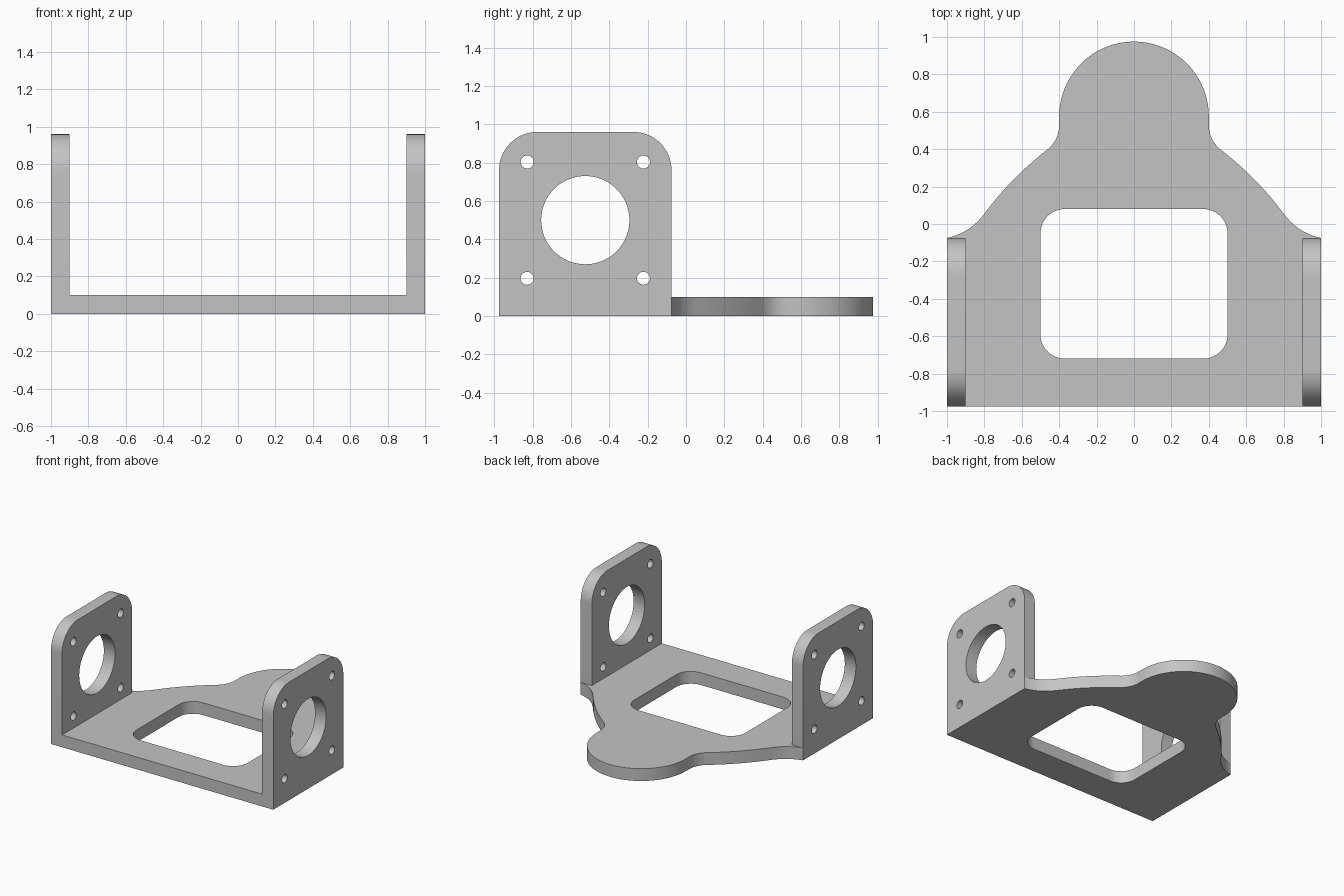
import bpy, bmesh, math
from mathutils import Vector, Matrix
from mathutils.geometry import interpolate_bezier

cube = bpy.data.objects.get("Cube")
if cube:
    bpy.data.objects.remove(cube, do_unlink=True)

THICK = 0.1
HEIGHT = 0.96
FRONT, WALL_BACK = -0.975, -0.075
WALL_MID = (FRONT + WALL_BACK) / 2

grey = bpy.data.materials.new("plain grey")
grey.use_nodes = True
colour = (0.55, 0.55, 0.55, 1)
grey.diffuse_color = colour
grey.node_tree.nodes["Principled BSDF"].inputs["Base Color"].default_value = colour


def arc(cx, cy, r, start, end, steps):
    angles = [math.radians(start + (end - start) * i / steps) for i in range(steps + 1)]
    return [(cx + r * math.cos(a), cy + r * math.sin(a)) for a in angles]


def circle(cx, cy, r, steps):
    return arc(cx, cy, r, 0, 360, steps)[:-1]


def bezier(a, b, c, d, steps=14):
    points = [Vector((*p, 0)) for p in (a, b, c, d)]
    return [(p.x, p.y) for p in interpolate_bezier(*points, steps)]


def extruded_sheet(name, loops, matrix):
    """Fill an outline with holes, thicken it, and place it."""
    bm = bmesh.new()
    for loop in loops:
        verts = [bm.verts.new((x, y, 0)) for x, y in loop]
        for i, v in enumerate(verts):
            bm.edges.new((v, verts[(i + 1) % len(verts)]))
    bmesh.ops.remove_doubles(bm, verts=bm.verts[:], dist=0.0005)
    bmesh.ops.triangle_fill(bm, use_beauty=True, edges=bm.edges[:], normal=(0, 0, 1))
    result = bmesh.ops.extrude_face_region(bm, geom=bm.faces[:], use_keep_orig=True)
    top = [g for g in result["geom"] if isinstance(g, bmesh.types.BMVert)]
    bmesh.ops.translate(bm, verts=top, vec=(0, 0, THICK))
    bm.transform(matrix)
    bmesh.ops.recalc_face_normals(bm, faces=bm.faces[:])
    mesh = bpy.data.meshes.new(name)
    bm.to_mesh(mesh)
    bm.free()
    mesh.materials.append(grey)
    obj = bpy.data.objects.new(name, mesh)
    bpy.context.collection.objects.link(obj)
    bpy.ops.object.select_all(action="DESELECT")
    obj.select_set(True)
    bpy.context.view_layer.objects.active = obj
    bpy.ops.object.shade_smooth_by_angle(angle=math.radians(35))


# Base plate: the left half of the outline, then its mirror image
half = [(1, FRONT), (1, WALL_BACK)]
half += bezier((1, WALL_BACK), (0.91, -0.055), (0.85, -0.01), (0.80, 0.055))
half += bezier((0.80, 0.055), (0.70, 0.19), (0.59, 0.30), (0.46, 0.40))
half += bezier((0.46, 0.40), (0.42, 0.435), (0.40, 0.48), (0.40, 0.53))
half += arc(0, 0.575, 0.4, 0, 90, 28)
outline = half + [(-x, y) for x, y in reversed(half[:-1])]

# Rounded window in the base plate
window = []
for sx, sy, start in ((1, 1, 0), (-1, 1, 90), (-1, -1, 180), (1, -1, 270)):
    window += arc(sx * 0.37, -0.32 + sy * 0.27, 0.13, start, start + 90, 12)
extruded_sheet("base_plate", [outline, window], Matrix.Identity(4))

# Upright mounting walls with a large bore and four screw holes
wall = [(FRONT, THICK), (WALL_BACK, THICK)]
wall += arc(WALL_BACK - 0.2, HEIGHT - 0.2, 0.2, 0, 90, 16)
wall += arc(FRONT + 0.2, HEIGHT - 0.2, 0.2, 90, 180, 16)
holes = [circle(WALL_MID, 0.5, 0.23, 64)]
holes += [circle(WALL_MID + sy * 0.303, 0.5 + sz * 0.303, 0.034, 24)
          for sy in (-1, 1) for sz in (-1, 1)]

# Sheet axes (x, y, z) become model axes (y, z, x)
turn = Matrix(((0, 0, 1, 0), (1, 0, 0, 0), (0, 1, 0, 0), (0, 0, 0, 1)))
for name, x in (("left_wall", 1 - THICK), ("right_wall", -1)):
    extruded_sheet(name, [wall] + holes, Matrix.Translation((x, 0, 0)) @ turn)
